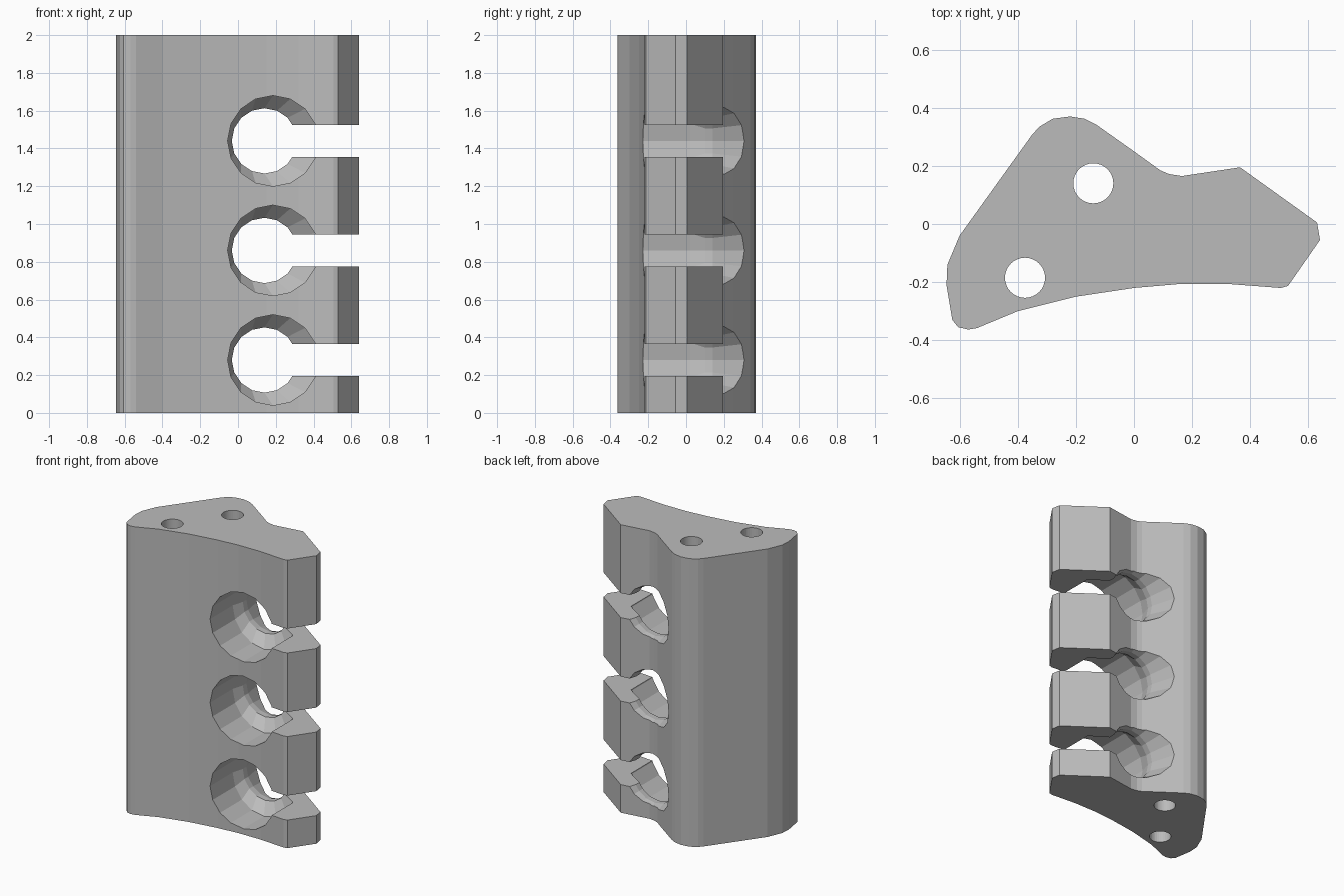
import bpy
import bmesh
from math import cos, sin, tau

default_cube = bpy.data.objects.get("Cube")
if default_cube:
    bpy.data.objects.remove(default_cube, do_unlink=True)

HEIGHT = 2.0
HOLE_HEIGHTS = (0.28, 0.86, 1.44)
PIN_HOLES = ((-0.14, 0.14), (-0.375, -0.185))

# Plan outline of the block, counter-clockwise from the far left slope
OUTLINE = [
    (-.6, -.04), (-.642, -.14), (-.645, -.21), (-.625, -.33), (-.605, -.355),
    (-.57, -.363), (-.54, -.358), (-.4, -.3), (-.2, -.25), (0, -.22),
    (.15, -.207), (.32, -.206), (.505, -.22), (.53, -.213), (.64, -.055),
    (.63, .005), (.365, .195), (.165, .165), (.12, .172), (.09, .185),
    (0, .25), (-.13, .342), (-.17, .362), (-.22, .37), (-.28, .362),
    (-.325, .335), (-.35, .308),
]


def loft(name, rings):
    """Skin a list of closed rings and cap both ends."""
    mesh = bpy.data.meshes.new(name)
    bm = bmesh.new()
    loops = [[bm.verts.new(point) for point in ring] for ring in rings]
    for lower, upper in zip(loops, loops[1:]):
        for i in range(len(lower)):
            j = (i + 1) % len(lower)
            bm.faces.new((lower[i], lower[j], upper[j], upper[i]))
    bm.faces.new(loops[0][::-1])
    bm.faces.new(loops[-1])
    bmesh.ops.recalc_face_normals(bm, faces=bm.faces)
    bm.to_mesh(mesh)
    bm.free()
    obj = bpy.data.objects.new(name, mesh)
    bpy.context.collection.objects.link(obj)
    return obj


def cut(target, cutter):
    """Subtract the cutter and throw it away."""
    cutter.hide_render = True
    modifier = target.modifiers.new("cut", 'BOOLEAN')
    modifier.operation = 'DIFFERENCE'
    modifier.solver = 'EXACT'
    modifier.object = cutter
    bpy.context.view_layer.objects.active = target
    bpy.ops.object.modifier_apply(modifier=modifier.name)
    bpy.data.objects.remove(cutter, do_unlink=True)


def round_ring(x, y, z, radius, sides):
    """Ring facing the front, around the y direction."""
    return [(x + radius * cos(tau * i / sides), y, z + radius * sin(tau * i / sides))
            for i in range(sides)]


def pin_ring(x, y, z, radius=0.069, sides=32):
    """Ring facing up."""
    return [(x + radius * cos(tau * i / sides), y + radius * sin(tau * i / sides), z)
            for i in range(sides)]


# Main block
block = loft("holder_block", [[(x, y, z) for x, y in OUTLINE] for z in (0, HEIGHT)])

# Stepped round holes: wide front, tapered ledge, narrow waist, flared back
SECTIONS = ((-.5, .185, .24), (.02, .185, .24), (.1, .14, .173),
            (.14, .14, .173), (.3, .14, .22), (.5, .14, .23))
for z in HOLE_HEIGHTS:
    rings = [round_ring(x, y, z, radius, 16) for y, x, radius in SECTIONS]
    cut(block, loft("hole_cutter", rings))

    # Slot opening each hole to the side
    low, high = z - 0.085, z + 0.085
    slot = [[(x, -0.5, low), (x, 0.5, low), (x, 0.5, high), (x, -0.5, high)]
            for x in (0.15, 0.9)]
    cut(block, loft("slot_cutter", slot))

# Vertical pin holes
for x, y in PIN_HOLES:
    cut(block, loft("pin_cutter", [pin_ring(x, y, z) for z in (-0.1, HEIGHT + 0.1)]))

# Plain grey finish
grey = bpy.data.materials.new("plain_grey")
grey.use_nodes = True
colour = (0.5, 0.5, 0.5, 1)
grey.diffuse_color = colour
grey.node_tree.nodes["Principled BSDF"].inputs["Base Color"].default_value = colour
block.data.materials.clear()
block.data.materials.append(grey)
for face in block.data.polygons:
    face.material_index = 0
